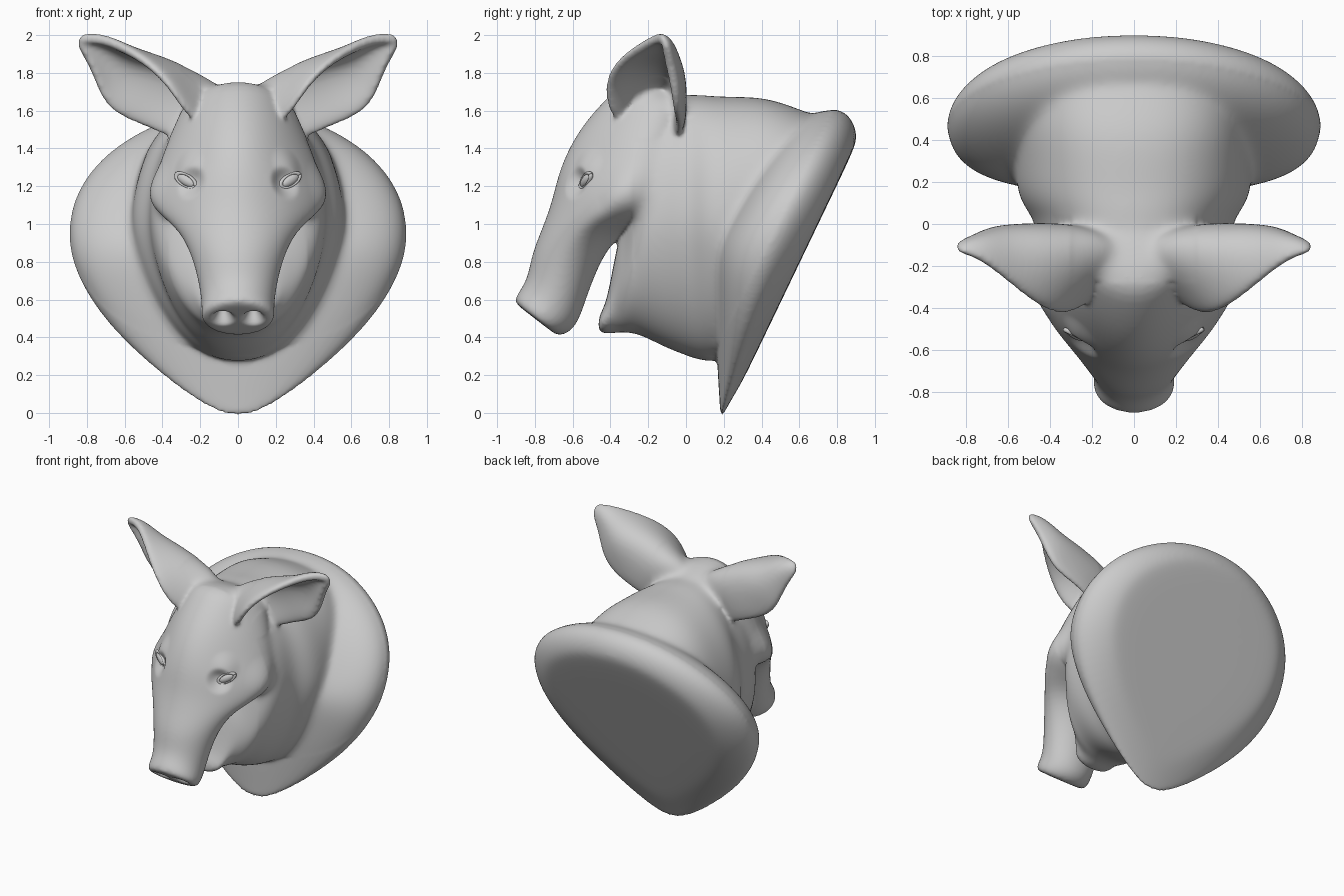
import bpy, bmesh, math
from mathutils import Vector, Quaternion

if "Cube" in bpy.data.objects:
    bpy.data.objects.remove(bpy.data.objects["Cube"])

clay = bpy.data.materials.new("grey_clay")
clay.use_nodes = True
clay.diffuse_color = (0.6, 0.6, 0.6, 1)
clay.node_tree.nodes["Principled BSDF"].inputs["Base Color"].default_value = (0.6, 0.6, 0.6, 1)


def add_object(name, bm):
    bmesh.ops.recalc_face_normals(bm, faces=bm.faces[:])
    mesh = bpy.data.meshes.new(name)
    bm.to_mesh(mesh)
    bm.free()
    obj = bpy.data.objects.new(name, mesh)
    bpy.context.collection.objects.link(obj)
    mesh.materials.append(clay)
    return obj


def apply_modifier(obj, kind, **settings):
    mod = obj.modifiers.new(kind.lower(), kind)
    for key, value in settings.items():
        setattr(mod, key, value)
    bpy.context.view_layer.objects.active = obj
    bpy.ops.object.modifier_apply(modifier=mod.name)


def loft(name, rings, closed=True):
    """Skin a list of point rings; closed rings also get end caps."""
    bm = bmesh.new()
    rows = [[bm.verts.new(p) for p in ring] for ring in rings]
    count = len(rows[0])
    for a, b in zip(rows, rows[1:]):
        for i in range(count if closed else count - 1):
            j = (i + 1) % count
            bm.faces.new((a[i], a[j], b[j], b[i]))
    if closed:
        bm.faces.new(rows[0])
        bm.faces.new(rows[-1])
    return add_object(name, bm)


def section(fy, fz, by, bz, width, narrow, power=1.0, sides=28):
    """Egg-shaped ring, narrowed toward its front point; low power is boxier."""
    front, back = Vector((0, fy, fz)), Vector((0, by, bz))
    centre, half = (front + back) / 2, (front - back) / 2
    ring = []
    for i in range(sides):
        a = math.tau * i / sides
        u, s = math.cos(a), math.sin(a)
        x = width * math.copysign(abs(s) ** power, s) * (1 - narrow * max(u, 0))
        ring.append(centre + half * u + Vector((x, 0, 0)))
    return ring


# Head: snout disc up to the crown (front y, z, back y, z, half width)
head_rings = [
    (-.88, .56, -.71, .43, .14), (-.917, .595, -.67, .40, .20),
    (-.87, .66, -.58, .445, .19), (-.835, .73, -.53, .60, .203),
    (-.815, .85, -.46, .79, .24), (-.76, .98, -.36, .95, .31),
    (-.71, 1.12, -.18, .99, .42), (-.68, 1.26, 0, 1.03, .475),
    (-.62, 1.41, .10, 1.1, .45), (-.53, 1.55, .12, 1.3, .385),
    (-.41, 1.68, .12, 1.45, .32), (-.27, 1.80, .12, 1.62, .25),
]
head = loft("head", [section(*r, min(.33, max(0, r[4] - .19) * 1.3)) for r in head_rings])

# Neck and hanging throat (y, top z, bottom z, half width), narrower below
neck_rings = [
    (.74, 1.56, 1.25, .30), (.62, 1.60, 1.02, .46), (.45, 1.67, .66, .54),
    (.30, 1.68, .34, .565), (.16, 1.68, .26, .57), (.08, 1.69, .275, .53),
    (.02, 1.69, .29, .48), (-.06, 1.69, .32, .47), (-.15, 1.66, .36, .47),
    (-.24, 1.5, .41, .435), (-.31, 1.0, .425, .34), (-.355, .94, .425, .26),
    (-.39, .75, .42, .20), (-.425, .57, .42, .17), (-.465, .51, .425, .13),
]
neck = loft("neck", [section(y, bottom, y, top, w, .22 if y > 0 else .1, .85)
                     for y, top, bottom, w in neck_rings])

# Plaque: teardrop outline, swept over a rounded rim on a leaning back
outline = [(0, -.03), (.11, -.005), (.25, .08), (.39, .185), (.62, .385), (.785, .59),
           (.88, .78), (.907, .94), (.885, 1.11), (.807, 1.26), (.69, 1.385),
           (.525, 1.495), (.34, 1.57), (.17, 1.605), (0, 1.615)]
outline += [(-x, z) for x, z in outline[-2:0:-1]]
rim_steps = [(.3, 0), (.7, 0), (.8, .012), (.91, .075), (.98, .15), (1, .22),
             (.97, .31), (.88, .39), (.68, .46), (.4, .48)]


def plaque_point(x, z, scale, depth):
    z = .85 + (z - .85) * scale
    return x * scale, .22 + .48 * z - depth * min(1, .13 + z), z


plaque = loft("plaque", [[plaque_point(x, z, s, d) for x, z in outline] for s, d in rim_steps])

# Ears: cupped leaves (front edge, middle of the cup, back edge)
ear_rows = [
    ((.19, -.34, 1.50), (.08, -.12, 1.70), (.28, -.07, 1.43)),
    ((.28, -.41, 1.58), (.18, -.09, 1.76), (.38, -.04, 1.46)),
    ((.36, -.44, 1.72), (.33, -.09, 1.82), (.51, -.03, 1.52)),
    ((.47, -.39, 1.84), (.46, -.07, 1.85), (.65, -.05, 1.575)),
    ((.60, -.28, 1.93), (.61, -.06, 1.87), (.73, -.06, 1.67)),
    ((.73, -.17, 1.99), (.73, -.08, 1.945), (.775, -.09, 1.82)),
    ((.85, -.13, 1.985), (.85, -.12, 1.975), (.855, -.115, 1.955)),
]


def ear_curve(row, side, steps=8):
    f, m, b = (Vector((p[0] * side, p[1], p[2])) for p in row)
    bend = 2 * m - (f + b) / 2
    ts = [i / steps for i in range(steps + 1)]
    return [f * (1 - t) ** 2 + bend * 2 * t * (1 - t) + b * t * t for t in ts]


ears = []
for side in (1, -1):
    ear = loft("ear", [ear_curve(r, side) for r in ear_rows], closed=False)
    apply_modifier(ear, "SOLIDIFY", thickness=.055, offset=0)
    ears.append(ear)

# Fuse the parts into one soft sculpted skin
parts = [head, neck, plaque] + ears
bpy.ops.object.select_all(action="DESELECT")
for part in parts:
    apply_modifier(part, "SUBSURF", levels=2)
    part.select_set(True)
bpy.context.view_layer.objects.active = head
bpy.ops.object.join()
head.name = "head_on_plaque"
apply_modifier(head, "REMESH", mode="VOXEL", voxel_size=.012)
apply_modifier(head, "SMOOTH", factor=.5, iterations=8)

# Melt the seams of head, neck and plaque; keep the ears, snout and rim crisp
verts = head.data.vertices
seams = head.vertex_groups.new(name="seams")


def in_seam(p):
    ear = p.z > 1.45 and abs(p.x) > .3 and p.y < .05
    before_back = .2 + .486 * p.z - p.y
    return p.y > -.28 and p.z > .3 and before_back > .2 and not ear


seams.add([v.index for v in verts if in_seam(v.co)], 1, "REPLACE")
apply_modifier(head, "SMOOTH", factor=.5, iterations=70, vertex_group="seams")

# Soft pushes: nostrils, eye sockets, brows, cheeks
verts = head.data.vertices
pushes = [
    ((.08, -.80, .505), .065, (0, .055, .065)),
    ((.25, -.58, 1.22), .10, (-.02, .03, 0)),
    ((.30, -.56, 1.33), .13, (.015, -.02, 0)),
    ((.42, -.30, 1.17), .18, (.012, -.01, 0)),
]
for centre, radius, shift in pushes:
    for side in (1, -1):
        c = Vector((centre[0] * side, centre[1], centre[2]))
        move = Vector((shift[0] * side, shift[1], shift[2]))
        for v in verts:
            d = (v.co - c).length / radius
            if d < 1:
                v.co += move * (1 - d * d) ** 2
head.data.update()
apply_modifier(head, "SMOOTH", factor=.5, iterations=2)
bpy.context.view_layer.update()


# Eyes: flattened balls with a lid ring, seated on the face
def place(obj, spot, normal, roll, scale):
    obj.rotation_mode = "QUATERNION"
    obj.rotation_quaternion = normal.to_track_quat("Z", "Y") @ Quaternion((0, 0, 1), roll)
    obj.location = spot
    obj.scale = scale


smooth = [head]
for side, label in ((1, "left"), (-1, "right")):
    _, spot, normal, _ = head.ray_cast(Vector((.275 * side, -2, 1.23)), Vector((0, 1, 0)))
    normal = (normal + Vector((.25 * side, 0, 0))).normalized()
    bm = bmesh.new()
    bmesh.ops.create_uvsphere(bm, u_segments=24, v_segments=14, radius=.045)
    eye = add_object(label + "_eye", bm)
    place(eye, spot, normal, .5 * side, (1.25, .6, .45))
    lid_rings = []
    for i in range(25):
        a = math.tau * i / 24
        tube = [math.tau * k / 8 for k in range(8)]
        lid_rings.append([((.05 + .012 * math.cos(t)) * math.cos(a),
                           (.05 + .012 * math.cos(t)) * math.sin(a),
                           .012 * math.sin(t)) for t in tube])
    lid = loft(label + "_eyelid", lid_rings)
    place(lid, spot, normal, .5 * side, (1.25, .6, 1))
    smooth += [eye, lid]

for obj in smooth:
    obj.data.polygons.foreach_set("use_smooth", [True] * len(obj.data.polygons))
